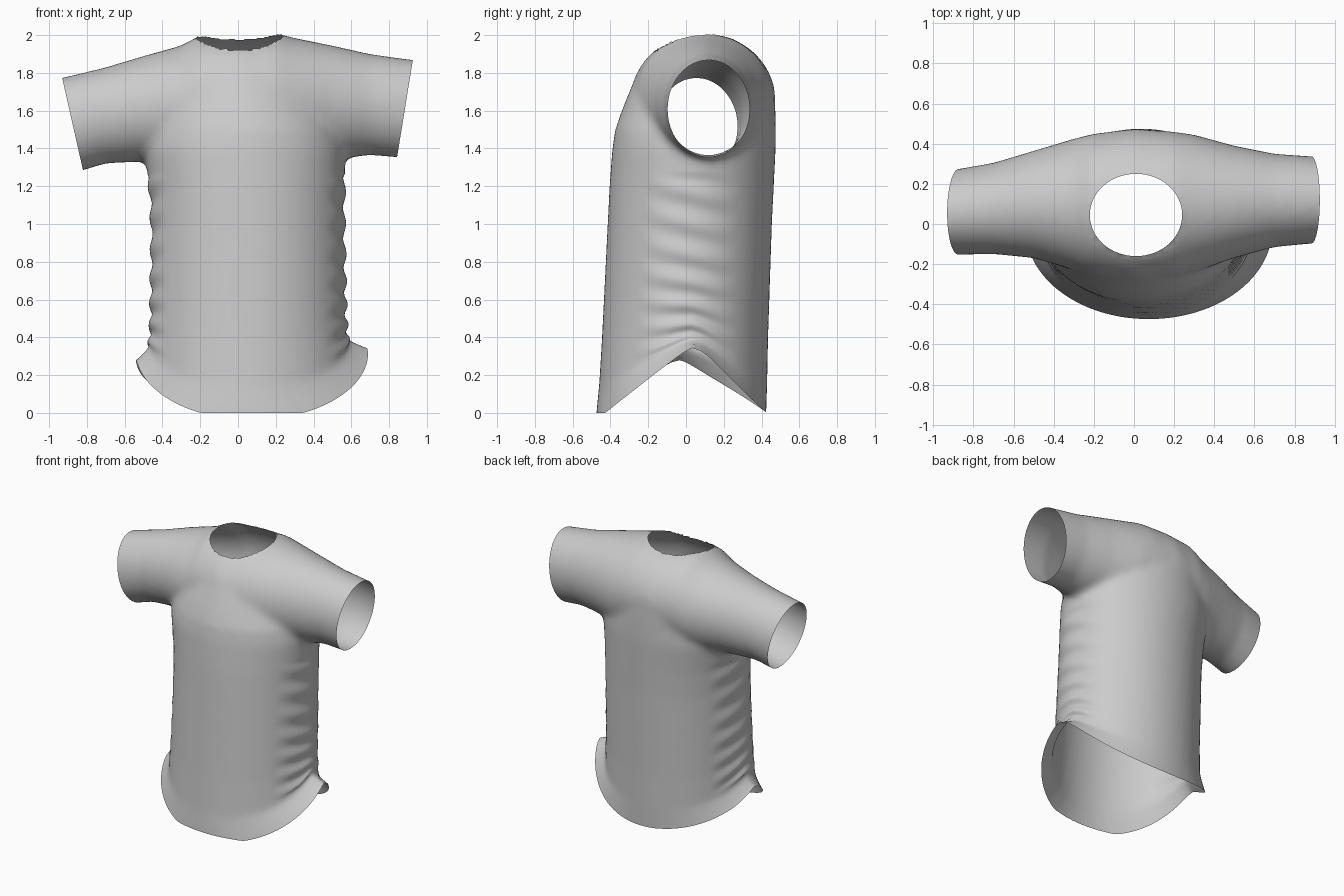
import bpy, bmesh, math
from mathutils import Vector

cube = bpy.data.objects.get("Cube")
if cube:
    bpy.data.objects.remove(cube)

SIDES = 64


def loft(bm, stations, place):
    """Closed elliptical loft; a station is (position, min_a, max_a, min_b, max_b)."""
    rings = []
    for pos, a0, a1, b0, b1 in stations:
        ring = []
        for i in range(SIDES):
            t = 2 * math.pi * i / SIDES
            a = (a0 + a1) / 2 + (a1 - a0) / 2 * math.cos(t)
            b = (b0 + b1) / 2 + (b1 - b0) / 2 * math.sin(t)
            ring.append(bm.verts.new(place(pos, a, b)))
        rings.append(ring)
    for r, s in zip(rings, rings[1:]):
        for i in range(SIDES):
            j = (i + 1) % SIDES
            bm.faces.new((r[i], r[j], s[j], s[i]))
    bm.faces.new(rings[0])
    bm.faces.new(rings[-1])


# Torso: z, then x range and y range
torso = [(-0.15, -0.62, 0.78, -0.48, 0.42), (0, -0.54, 0.69, -0.475, 0.425),
         (0.15, -0.475, 0.59, -0.46, 0.43), (0.4, -0.465, 0.575, -0.445, 0.435),
         (1.0, -0.46, 0.565, -0.415, 0.455), (1.2, -0.47, 0.565, -0.405, 0.465),
         (1.4, -0.5, 0.57, -0.39, 0.475), (1.5, -0.48, 0.55, -0.375, 0.475),
         (1.6, -0.45, 0.5, -0.34, 0.475), (1.7, -0.4, 0.45, -0.3, 0.46),
         (1.8, -0.3, 0.35, -0.26, 0.42)]
# Shoulders and sleeves: x, then y range and z range
shoulders = [(-1.05, -0.16, 0.25, 1.2, 1.75), (-0.93, -0.155, 0.265, 1.25, 1.775),
             (-0.7, -0.15, 0.305, 1.32, 1.83), (-0.5, -0.17, 0.365, 1.33, 1.89),
             (-0.3, -0.23, 0.425, 1.3, 1.945), (-0.2, -0.26, 0.45, 1.3, 2.0),
             (0, -0.295, 0.475, 1.3, 2.01), (0.2, -0.27, 0.46, 1.3, 2.01),
             (0.3, -0.24, 0.445, 1.3, 1.985), (0.5, -0.17, 0.39, 1.34, 1.945),
             (0.7, -0.115, 0.35, 1.365, 1.9), (0.92, -0.095, 0.335, 1.345, 1.87),
             (1.05, -0.09, 0.33, 1.33, 1.86)]

bm = bmesh.new()
loft(bm, torso, lambda z, x, y: (x, y, z))
loft(bm, shoulders, lambda x, y, z: (x, y, z))
bmesh.ops.recalc_face_normals(bm, faces=bm.faces)
mesh = bpy.data.meshes.new("shirt")
bm.to_mesh(mesh)
bm.free()
shirt = bpy.data.objects.new("shirt", mesh)
bpy.context.collection.objects.link(shirt)

# Merge both lofts into one smooth skin
remesh = shirt.modifiers.new("merge", 'REMESH')
remesh.mode = 'VOXEL'
remesh.voxel_size = 0.022
smooth = shirt.modifiers.new("soften", 'SMOOTH')
smooth.factor = 0.5
smooth.iterations = 10
graph = bpy.context.evaluated_depsgraph_get()
skin = bpy.data.meshes.new_from_object(shirt.evaluated_get(graph))
shirt.modifiers.clear()
shirt.data = skin
bpy.data.meshes.remove(mesh)

bm = bmesh.new()
bm.from_mesh(skin)


def cut(point, normal, keep_out):
    """Open the skin at a plane, among the faces chosen by keep_out."""
    faces = [f for f in bm.faces if keep_out(f.calc_center_median())]
    geom = list({v for f in faces for v in f.verts}) + \
        list({e for f in faces for e in f.edges}) + faces
    bmesh.ops.bisect_plane(bm, geom=geom, plane_co=point, plane_no=normal, clear_outer=True)


# Sleeve openings and hem
cut((-0.93, 0, 1.77), (-0.51, 0, -0.115), lambda c: c.x < -0.65 and c.z > 1.1)
cut((0.925, 0, 1.865), (0.525, 0, -0.085), lambda c: c.x > 0.65 and c.z > 1.1)
cut((0, 0, 0), (0, 0, -1), lambda c: c.z < 0.3)

# Neck opening, with its rim drawn onto an ellipse
neck, rx, ry = Vector((0.01, 0.045)), 0.23, 0.205


def neck_ratio(c):
    return math.hypot((c.x - neck.x) / rx, (c.y - neck.y) / ry)


hole = [f for f in bm.faces if f.calc_center_median().z > 1.7
        and neck_ratio(f.calc_center_median()) < 1]
bmesh.ops.delete(bm, geom=hole, context='FACES')
for v in bm.verts:
    if v.is_boundary and v.co.z > 1.7 and abs(v.co.x) < 0.5:
        k = neck_ratio(v.co)
        v.co.x = neck.x + (v.co.x - neck.x) / k
        v.co.y = neck.y + (v.co.y - neck.y) / k

# Raise the hem at the sides and crease the side seams
for v in bm.verts:
    x, y, z = v.co
    side = min(max((x + 0.5) / 1.15, 0), 1)
    if z < 0.9:
        peak = 0.31 + 0.07 * side
        middle = -0.05 + 0.1 * side
        reach = 0.43 + (middle if y < middle else -middle)
        d = math.sqrt((y - middle) ** 2 + 0.002) / reach
        v.co.z += peak * max(0, 1 - d) * (1 - max(z, 0) / 0.9) ** 2
    if 0.2 < z < 1.25:
        edge = max(0, abs(x - 0.05) - 0.42) / 0.1
        v.co.x += 0.009 * edge * math.sin(38 * z + 9 * y + side) * math.copysign(1, x)

bm.to_mesh(skin)
bm.free()

# Plain cloth
cloth = bpy.data.materials.new("grey cloth")
cloth.use_nodes = True
colour = (0.6, 0.6, 0.6, 1)
cloth.diffuse_color = colour
cloth.node_tree.nodes["Principled BSDF"].inputs["Base Color"].default_value = colour
skin.materials.clear()
skin.materials.append(cloth)
for p in skin.polygons:
    p.use_smooth = True
